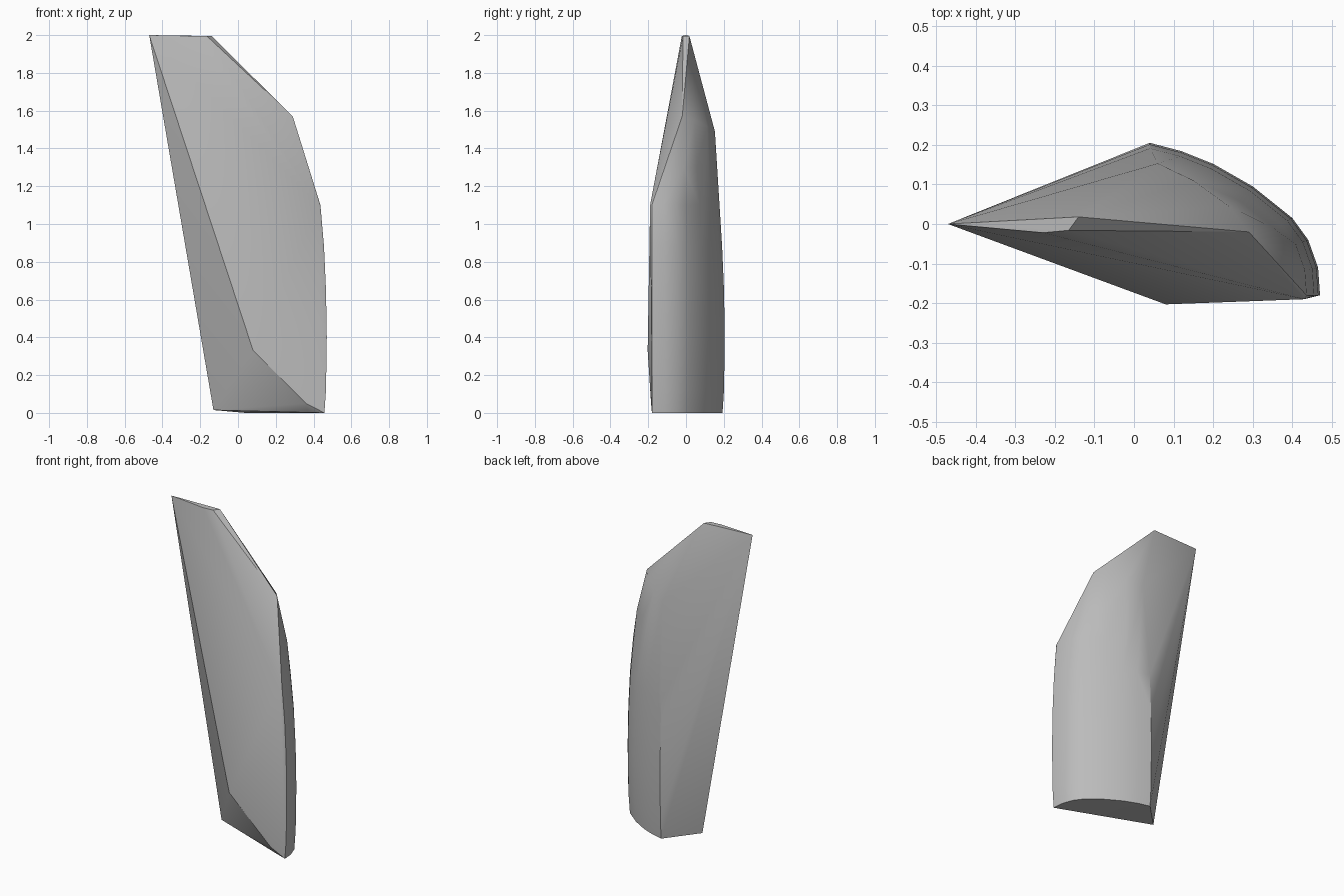
import bpy
import bmesh
from mathutils import Vector

if "Cube" in bpy.data.objects:
    bpy.data.objects.remove(bpy.data.objects["Cube"], do_unlink=True)

# Single stone colour
GREY = (0.5, 0.5, 0.5, 1)
stone = bpy.data.materials.new("stone_grey")
stone.use_nodes = True
stone.diffuse_color = GREY
stone.node_tree.nodes["Principled BSDF"].inputs["Base Color"].default_value = GREY

# Rounded outer wall: plan curve, shrunk towards a pivot at each level
plan = [(0.47, -0.18), (0.465, -0.11), (0.44, -0.04), (0.40, 0.015),
        (0.30, 0.095), (0.20, 0.152), (0.12, 0.184), (0.04, 0.205)]
pivot = Vector((0.05, -0.19))
levels = [(0.0, 0.97), (0.12, 0.99), (0.4, 1.0), (0.65, 0.99), (0.88, 0.965), (1.1, 0.92)]
points = []
for z, scale in levels:
    for p in plan:
        q = pivot + (Vector(p) - pivot) * scale
        points.append((q.x, q.y, z))
# The wall above the front shoulder keeps only its rear portion
for p in plan[3:]:
    q = pivot + (Vector(p) - pivot) * 0.87
    points.append((q.x, q.y, 1.3))

# Sloped upper rim of the wall
points += [(0.29, -0.02, 1.57), (0.24, 0.045, 1.55), (0.15, 0.11, 1.52), (0.06, 0.153, 1.49)]
# Narrow tip
points += [(-0.47, 0, 2.0), (-0.23, -0.022, 1.995), (-0.165, -0.016, 1.995), (-0.14, 0.018, 1.995)]
# Front ridge, lower front bevel and leading bottom corner
points += [(0.43, -0.19, 1.1), (0.08, -0.203, 0.33), (0.36, -0.185, 0.05), (0.43, -0.182, 0.03),
           (0.37, -0.155, 0.005), (-0.13, 0.02, 0.015)]

# Faceted solid through all the points
bm = bmesh.new()
for p in points:
    bm.verts.new(p)
hull = bmesh.ops.convex_hull(bm, input=bm.verts)
loose = [v for v in bm.verts if not v.link_faces]
bmesh.ops.delete(bm, geom=loose, context="VERTS")
bmesh.ops.recalc_face_normals(bm, faces=bm.faces)
mesh = bpy.data.meshes.new("stone_shard")
bm.to_mesh(mesh)
bm.free()
mesh.materials.append(stone)

shard = bpy.data.objects.new("stone_shard", mesh)
bpy.context.collection.objects.link(shard)
bpy.ops.object.select_all(action="DESELECT")
shard.select_set(True)
bpy.context.view_layer.objects.active = shard
bpy.ops.object.shade_smooth_by_angle(angle=0.5)
